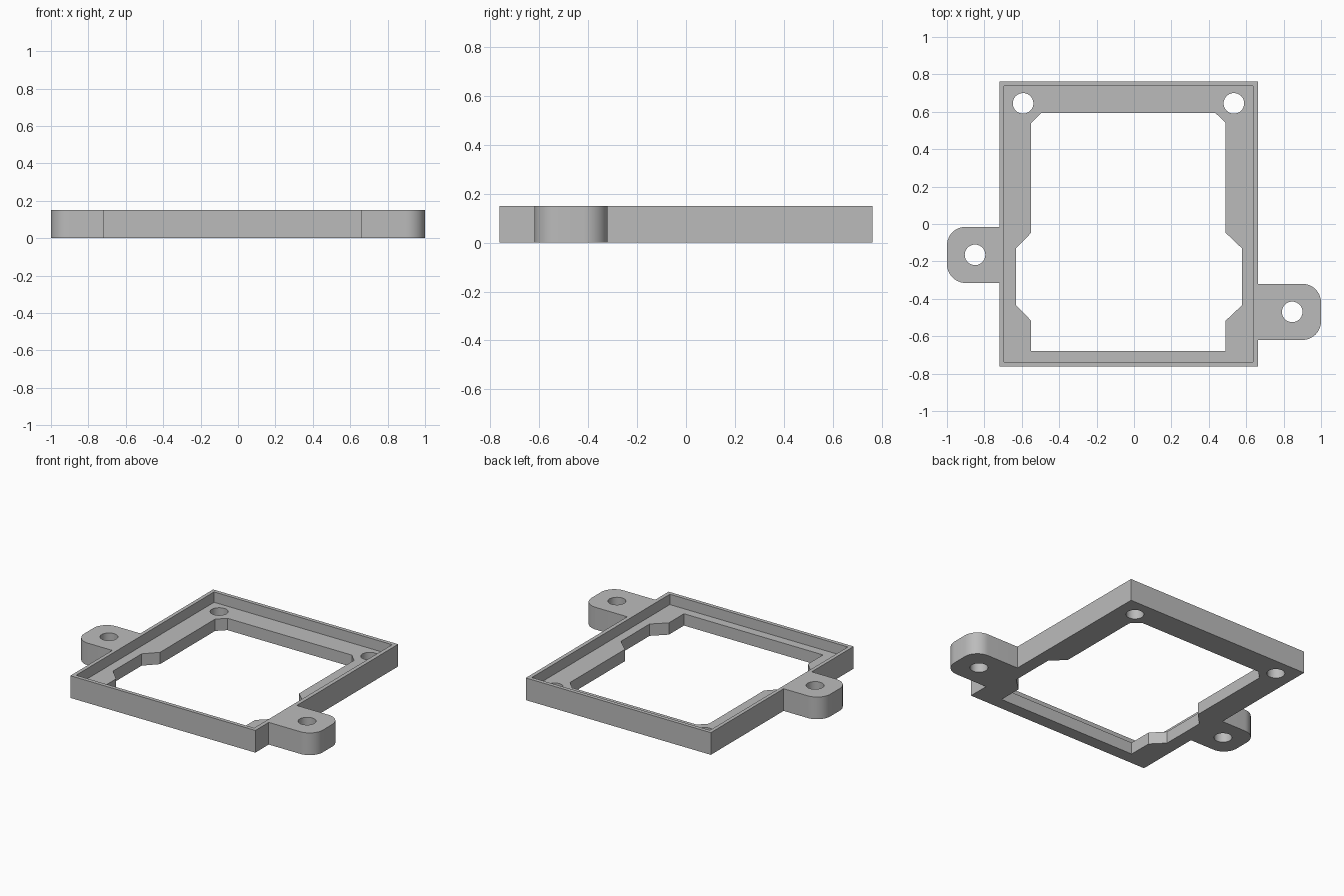
import bpy, bmesh
from math import cos, sin, pi

cube = bpy.data.objects.get("Cube")
if cube:
    bpy.data.objects.remove(cube)

HEIGHT, LEDGE = 0.15, 0.08

grey = bpy.data.materials.new("plain grey")
grey.use_nodes = True
colour = (0.5, 0.5, 0.5, 1)
grey.diffuse_color = colour
grey.node_tree.nodes["Principled BSDF"].inputs["Base Color"].default_value = colour


def prism(name, outline, z0, z1):
    """Extrude a counter-clockwise outline from z0 to z1."""
    bm = bmesh.new()
    base = bm.faces.new([bm.verts.new((x, y, z0)) for x, y in outline])
    top = bmesh.ops.extrude_face_region(bm, geom=[base])["geom"]
    verts = [v for v in top if isinstance(v, bmesh.types.BMVert)]
    bmesh.ops.translate(bm, verts=verts, vec=(0, 0, z1 - z0))
    bmesh.ops.recalc_face_normals(bm, faces=bm.faces)
    mesh = bpy.data.meshes.new(name)
    bm.to_mesh(mesh)
    bm.free()
    mesh.materials.append(grey)
    obj = bpy.data.objects.new(name, mesh)
    bpy.context.collection.objects.link(obj)
    return obj


def arc(x, y, r, start, sweep, n):
    return [(x + r * cos(start + sweep * i / n), y + r * sin(start + sweep * i / n))
            for i in range(n + 1)]


def rectangle(x0, x1, y0, y1):
    return [(x0, y0), (x1, y0), (x1, y1), (x0, y1)]


def tab(root, tip, y0, y1, r=0.1):
    """Rounded ear, listed counter-clockwise for either side."""
    if tip > root:
        return ([(root, y0)] + arc(tip - r, y0 + r, r, -pi / 2, pi / 2, 12)
                + arc(tip - r, y1 - r, r, 0, pi / 2, 12) + [(root, y1)])
    return ([(root, y1)] + arc(tip + r, y1 - r, r, pi / 2, pi / 2, 12)
            + arc(tip + r, y0 + r, r, pi, pi / 2, 12) + [(root, y0)])


# Frame outline with both mounting ears
L, R, F, B = -0.72, 0.664, -0.763, 0.763
outline = ([(L, F), (R, F)] + tab(R, 1.0, -0.62, -0.32)
           + [(R, B), (L, B)] + tab(L, -1.0, -0.315, -0.015))
frame = prism("mounting_frame", outline, 0, HEIGHT)

# Recess above the ledge
cutters = [prism("recess_cutter", rectangle(-0.695, 0.637, -0.737, 0.737), LEDGE, 0.3)]

# Notched central opening
opening = [(-0.55, -0.678), (0.49, -0.678), (0.49, -0.517), (0.577, -0.435),
           (0.577, -0.13), (0.49, -0.047), (0.49, 0.54), (0.435, 0.594),
           (-0.495, 0.594), (-0.55, 0.54), (-0.55, -0.047), (-0.63, -0.13),
           (-0.63, -0.435), (-0.55, -0.517)]
cutters.append(prism("opening_cutter", opening, -0.1, 0.3))

# Screw holes: two in the ledge, one in each ear
for x, y in [(-0.593, 0.645), (0.534, 0.645), (-0.85, -0.165), (0.846, -0.47)]:
    circle = arc(x, y, 0.055, 0, 2 * pi, 40)[:-1]
    cutters.append(prism("hole_cutter", circle, -0.1, 0.3))

bpy.ops.object.select_all(action="DESELECT")
frame.select_set(True)
bpy.context.view_layer.objects.active = frame
for cutter in cutters:
    cutter.hide_render = True
    cut = frame.modifiers.new("cut", "BOOLEAN")
    cut.operation = "DIFFERENCE"
    cut.solver = "EXACT"
    cut.object = cutter
    bpy.ops.object.modifier_apply(modifier=cut.name)
    bpy.data.objects.remove(cutter)

bpy.ops.object.shade_smooth_by_angle(angle=pi / 6)
